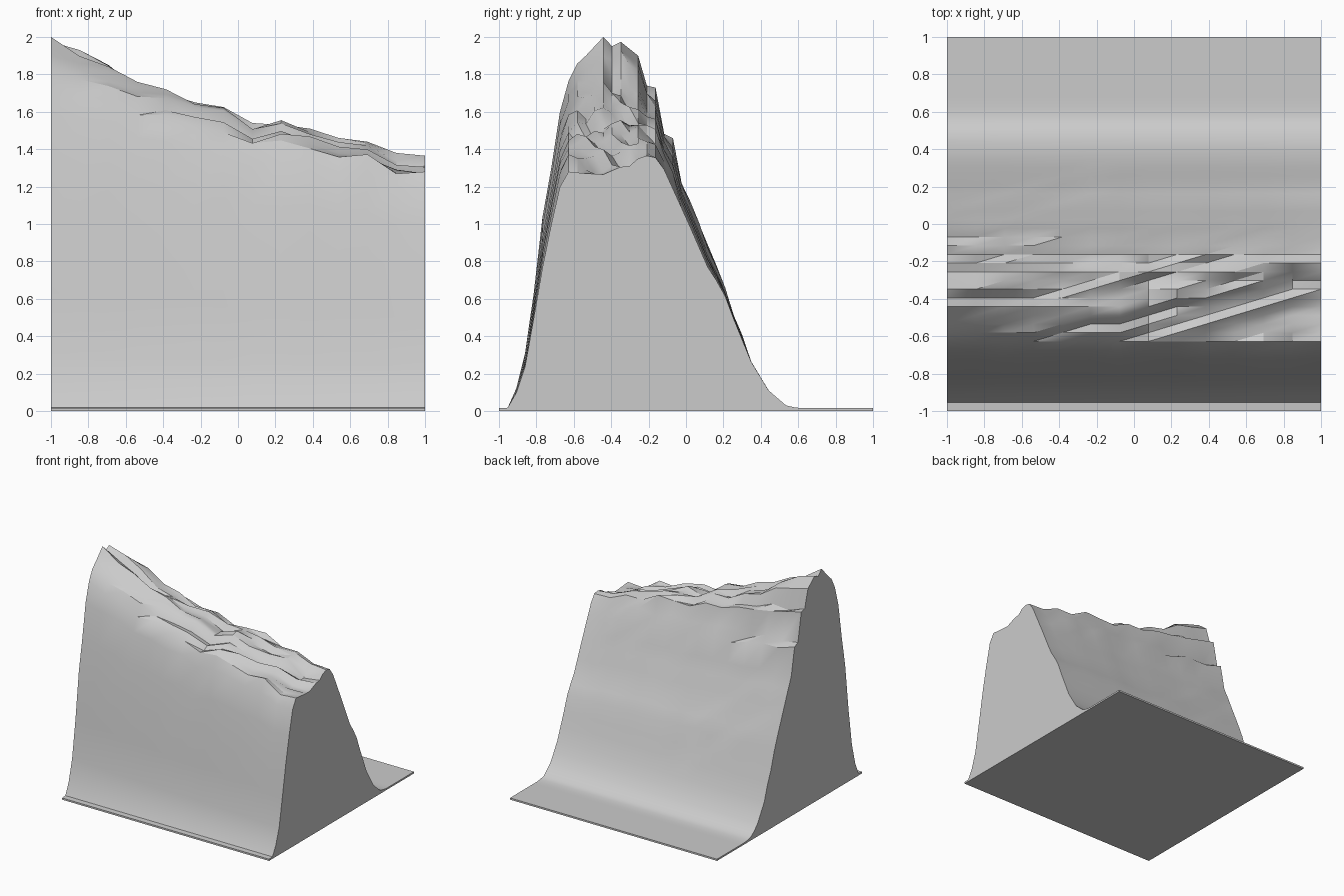
import bpy, bmesh, math, random

if "Cube" in bpy.data.objects:
    bpy.data.objects.remove(bpy.data.objects["Cube"])

random.seed(4)
NX, NY = 13, 43
BASE = 0.015

# Ridge cross-sections (y, z) at the left and right ends, and the crest height along x
LEFT = [(-1, .015), (-.95, .018), (-.91, .11), (-.86, .31), (-.81, .66), (-.767, 1.04),
        (-.72, 1.3), (-.674, 1.6), (-.63, 1.76), (-.58, 1.86), (-.535, 1.9), (-.442, 2.0),
        (-.395, 1.95), (-.35, 1.975), (-.256, 1.9), (-.21, 1.74), (-.163, 1.73), (-.116, 1.48),
        (-.07, 1.46), (-.02, 1.2), (.02, 1.12), (.07, 1.0), (.2, .69), (.256, .51), (.3, .41),
        (.35, .26), (.4, .18), (.442, .11), (.49, .06), (.535, .03), (.6, .015), (1, .015)]
RIGHT = [(-1, .015), (-.95, .018), (-.91, .09), (-.86, .24), (-.81, .52), (-.767, .77),
         (-.72, 1.0), (-.674, 1.2), (-.63, 1.28), (-.535, 1.27), (-.442, 1.265), (-.35, 1.305),
         (-.3, 1.31), (-.256, 1.35), (-.21, 1.365), (-.163, 1.355), (-.116, 1.29), (.02, .99),
         (.116, .77), (.2, .64), (.256, .49), (.35, .26), (.442, .11), (.535, .03), (.6, .015), (1, .015)]
CREST = [2.0, 1.93, 1.85, 1.76, 1.72, 1.65, 1.625, 1.54, 1.555, 1.51, 1.46, 1.44, 1.38, 1.365]


def sample(pts, y):
    for (a, za), (b, zb) in zip(pts, pts[1:]):
        if y <= b:
            return za + (zb - za) * (y - a) / (b - a)
    return pts[-1][1]


ys = [-1 + 2 * j / NY for j in range(NY + 1)]
rough = {}


def ledge(i, j):
    """Rock steps that run in diagonal streaks, two or three cells long."""
    key = ((i + 3 * (j - i)) // 3, j - i)
    if key not in rough:
        rough[key] = random.uniform(-.03, .03)
    return rough[key]


# Terrain heights
heights = []
for i, crest in enumerate(CREST):
    t = (2.0 - crest) / (2.0 - 1.365)
    col = [sample(LEFT, y) * (1 - t) + sample(RIGHT, y) * t for y in ys]
    for j, y in enumerate(ys):
        if 0 < i < NX and -.64 < y < -.05:
            col[j] += ledge(i, j)
        # long ledge on the back slope
        if 0 < i < 6 and j - i in (21, 22):
            col[j] += .02 if j - i == 21 else -.02
    top = max(col)
    heights.append([z * (1 + (crest / top - 1) * min(1, z / 1.2)) for z in col])

# Top surface, triangulated along the streak direction
bm = bmesh.new()
grid = [[bm.verts.new((-1 + 2 * i / NX, ys[j], heights[i][j])) for j in range(NY + 1)]
        for i in range(NX + 1)]
for i in range(NX):
    for j in range(NY):
        a, b, c, d = grid[i][j], grid[i + 1][j], grid[i + 1][j + 1], grid[i][j + 1]
        bm.faces.new((a, b, c))
        bm.faces.new((a, c, d))

# Side walls and bottom
loop = ([grid[i][0] for i in range(NX)] + [grid[NX][j] for j in range(NY)] +
        [grid[i][NY] for i in range(NX, 0, -1)] + [grid[0][j] for j in range(NY, 0, -1)])
low = [bm.verts.new((v.co.x, v.co.y, 0)) for v in loop]
for k in range(len(loop)):
    n = (k + 1) % len(loop)
    bm.faces.new((loop[k], low[k], low[n], loop[n]))
bm.faces.new(low[::-1])
bm.normal_update()

mesh = bpy.data.meshes.new("mountain_ridge")
bm.to_mesh(mesh)
bm.free()
ridge = bpy.data.objects.new("mountain_ridge", mesh)
bpy.context.collection.objects.link(ridge)

stone = bpy.data.materials.new("grey_stone")
stone.diffuse_color = (.6, .6, .6, 1)
stone.use_nodes = True
stone.node_tree.nodes["Principled BSDF"].inputs["Base Color"].default_value = stone.diffuse_color
mesh.materials.append(stone)

bpy.context.view_layer.objects.active = ridge
ridge.select_set(True)
bpy.ops.object.shade_smooth_by_angle(angle=math.radians(30))
